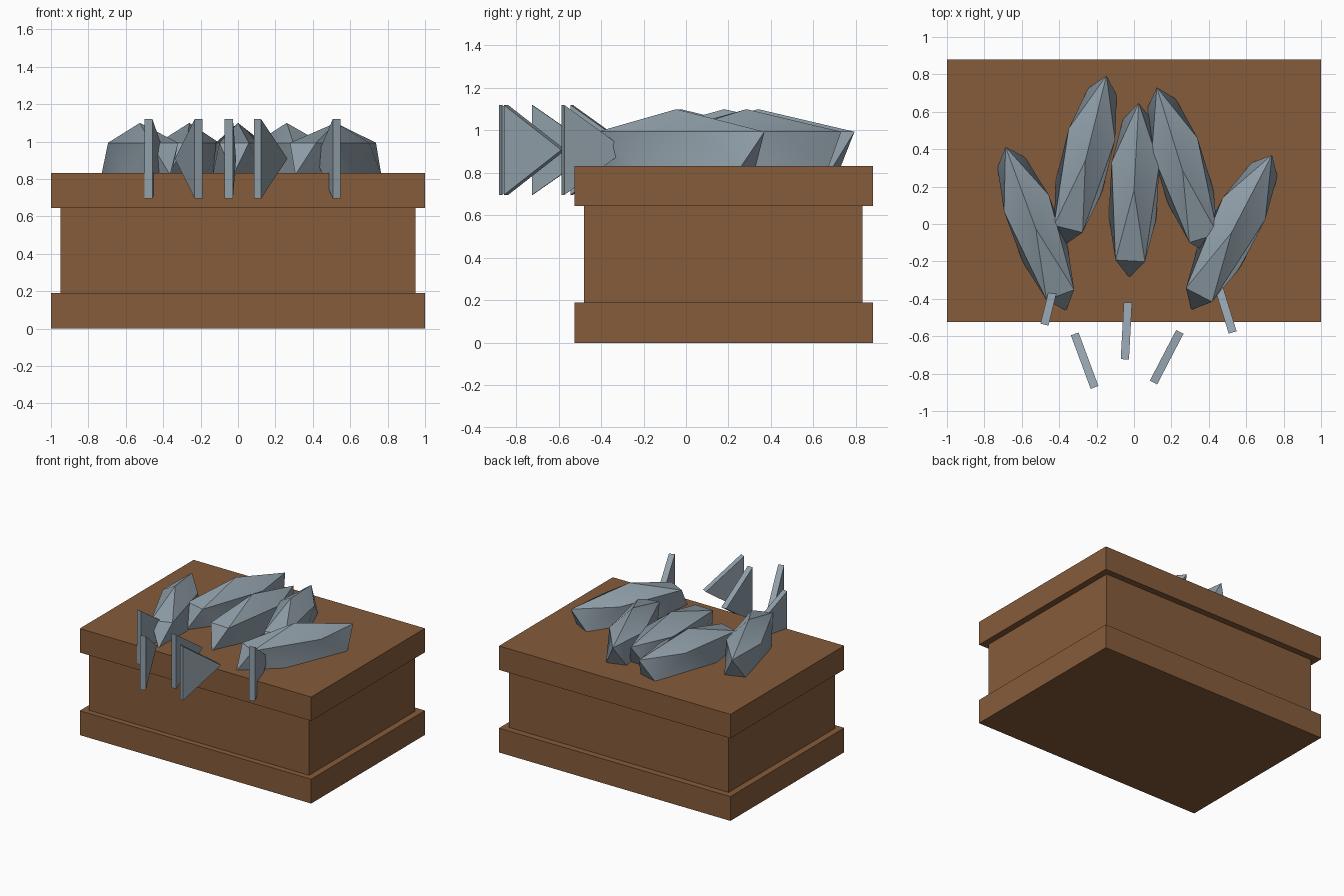
import bpy, bmesh, math
from mathutils import Matrix, Vector

if "Cube" in bpy.data.objects:
    bpy.data.objects.remove(bpy.data.objects["Cube"])


def material(name, rgb):
    m = bpy.data.materials.new(name)
    m.diffuse_color = (*rgb, 1)
    m.use_nodes = True
    m.node_tree.nodes["Principled BSDF"].inputs["Base Color"].default_value = m.diffuse_color
    return m


wood = material("brown wood", (0.235, 0.107, 0.043))
scales = material("silver blue", (0.28, 0.345, 0.395))


def add_object(name, bm, mat):
    bmesh.ops.recalc_face_normals(bm, faces=bm.faces)
    mesh = bpy.data.meshes.new(name)
    bm.to_mesh(mesh)
    bm.free()
    mesh.materials.append(mat)
    ob = bpy.data.objects.new(name, mesh)
    bpy.context.collection.objects.link(ob)
    return ob


def box(name, lo, hi, mat):
    lo, hi = Vector(lo), Vector(hi)
    bm = bmesh.new()
    bmesh.ops.create_cube(bm, size=1, matrix=Matrix.Translation((lo + hi) / 2)
                          @ Matrix.Diagonal((*(hi - lo), 1)))
    return add_object(name, bm, mat)


# Crate: wide base and lid bands around a slightly inset body
box("crate_base", (-1, -0.525, 0), (1, 0.88, 0.19), wood)
box("crate_body", (-0.95, -0.48, 0.19), (0.95, 0.83, 0.645), wood)
box("crate_top", (-1, -0.525, 0.645), (1, 0.88, 0.832), wood)


def fish(i, x, y, angle):
    place = Matrix.Translation((x, y, 0.908)) @ Matrix.Rotation(math.radians(angle), 4, 'Z')
    # Body: stretched icosahedron, nose towards the back
    bm = bmesh.new()
    bmesh.ops.create_icosphere(bm, subdivisions=1, radius=1)
    bm.transform(place @ Matrix.Diagonal((0.15, 0.522, 0.192, 1))
                 @ Matrix.Rotation(math.pi / 2, 4, 'Z'))
    body = add_object(f"fish_body_{i}", bm, scales)
    bpy.ops.object.select_all(action='DESELECT')
    body.select_set(True)
    bpy.context.view_layer.objects.active = body
    bpy.ops.object.shade_smooth_by_angle(angle=math.radians(30))
    # Tail: upright triangular plate, set apart behind the body
    bm = bmesh.new()
    verts = [bm.verts.new((-0.022, *p)) for p in
             ((-0.60, 0), (-0.905, 0.212), (-0.905, -0.212))]
    face = bm.faces.new(verts)
    ext = bmesh.ops.extrude_face_region(bm, geom=[face])
    bmesh.ops.translate(bm, vec=(0.044, 0, 0),
                        verts=[v for v in ext["geom"] if isinstance(v, bmesh.types.BMVert)])
    bm.transform(place)
    add_object(f"fish_tail_{i}", bm, scales)


for i, spec in enumerate([(-0.525, -0.025, 20.3), (-0.26, 0.34, -14), (0, 0.18, -3.1),
                          (0.26, 0.285, 17.2), (0.522, -0.045, -27.5)], 1):
    fish(i, *spec)
